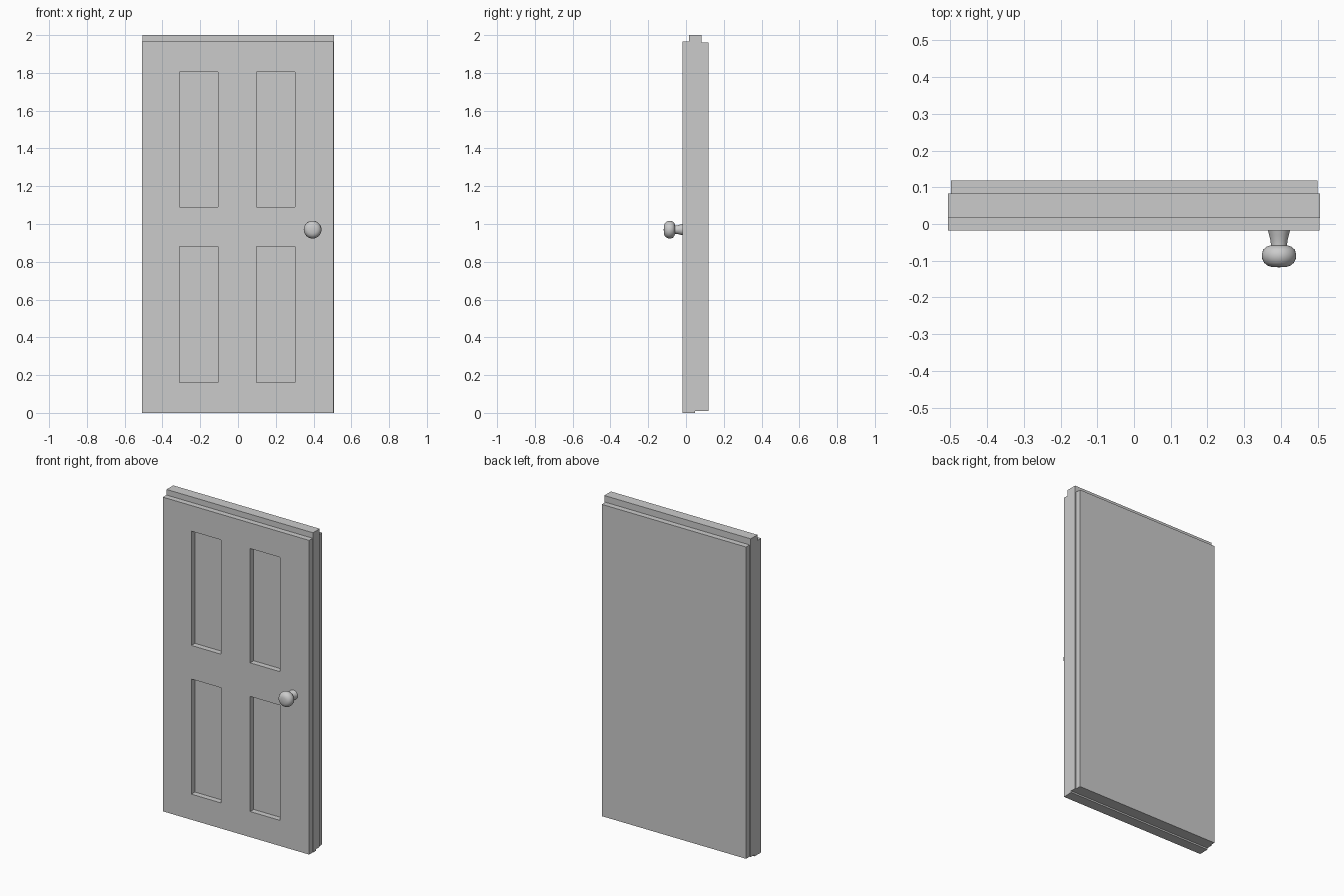
import bpy, bmesh, math
from mathutils import Matrix

cube = bpy.data.objects.get("Cube")
if cube:
    bpy.data.objects.remove(cube, do_unlink=True)

grey = bpy.data.materials.new("plain grey")
grey.use_nodes = True
colour = (0.6, 0.6, 0.6, 1)
grey.diffuse_color = colour
grey.node_tree.nodes["Principled BSDF"].inputs["Base Color"].default_value = colour


def finish(name, bm):
    bmesh.ops.recalc_face_normals(bm, faces=bm.faces)
    mesh = bpy.data.meshes.new(name)
    bm.to_mesh(mesh)
    bm.free()
    mesh.materials.append(grey)
    obj = bpy.data.objects.new(name, mesh)
    bpy.context.collection.objects.link(obj)
    return obj


def extrude_all(bm, vec):
    geom = bmesh.ops.extrude_face_region(bm, geom=bm.faces[:])["geom"]
    moved = [v for v in geom if isinstance(v, bmesh.types.BMVert)]
    bmesh.ops.translate(bm, verts=moved, vec=vec)


def extruded_profile(name, points, x0, x1):
    """Sweep a (y, z) outline along x."""
    bm = bmesh.new()
    bm.faces.new([bm.verts.new((x0, y, z)) for y, z in points])
    extrude_all(bm, (x1 - x0, 0, 0))
    return finish(name, bm)


FRONT, CORE, BACK, REAR = -0.018, 0.017, 0.083, 0.118

# Front facing: a sheet with four panel openings, thickened back to the core
xs = [-0.507, -0.31, -0.105, 0.097, 0.303, 0.505]
zs = [0, 0.16, 0.88, 1.09, 1.805, 1.965]
bm = bmesh.new()
grid = [[bm.verts.new((x, FRONT, z)) for z in zs] for x in xs]
for i in range(len(xs) - 1):
    for j in range(len(zs) - 1):
        if not (i % 2 and j % 2):
            bm.faces.new((grid[i][j], grid[i + 1][j],
                          grid[i + 1][j + 1], grid[i][j + 1]))
extrude_all(bm, (0, CORE - FRONT, 0))
finish("front_panelled_face", bm)

# Core, taller than both faces, with a small rebate underneath
extruded_profile("door_core", [(CORE, 0), (0.047, 0), (0.047, 0.01),
                               (BACK, 0.01), (BACK, 2), (CORE, 2)], -0.506, 0.507)

# Plain back face
extruded_profile("back_face", [(BACK, 0.01), (REAR, 0.01), (REAR, 1.96),
                               (BACK, 1.96)], -0.498, 0.5)

# Knob and neck, turned from one profile of (radius, y)
profile = [(0.03, FRONT), (0.027, -0.03), (0.023, -0.045), (0.022, -0.058),
           (0.034, -0.062), (0.043, -0.07), (0.047, -0.083), (0.046, -0.094),
           (0.041, -0.105), (0.032, -0.113), (0.02, -0.117), (0, -0.118)]
bm = bmesh.new()
verts = [bm.verts.new((r, y, 0)) for r, y in profile]
edges = [bm.edges.new(pair) for pair in zip(verts, verts[1:])]
bmesh.ops.spin(bm, geom=verts + edges, cent=(0, 0, 0), axis=(0, 1, 0),
               angle=math.tau, steps=32)
bmesh.ops.remove_doubles(bm, verts=bm.verts, dist=0.0002)
bmesh.ops.transform(bm, matrix=Matrix.Translation((0.395, 0, 0.97)), verts=bm.verts)
knob = finish("door_knob", bm)
bpy.ops.object.select_all(action="DESELECT")
knob.select_set(True)
bpy.context.view_layer.objects.active = knob
bpy.ops.object.shade_smooth_by_angle(angle=math.radians(40))
